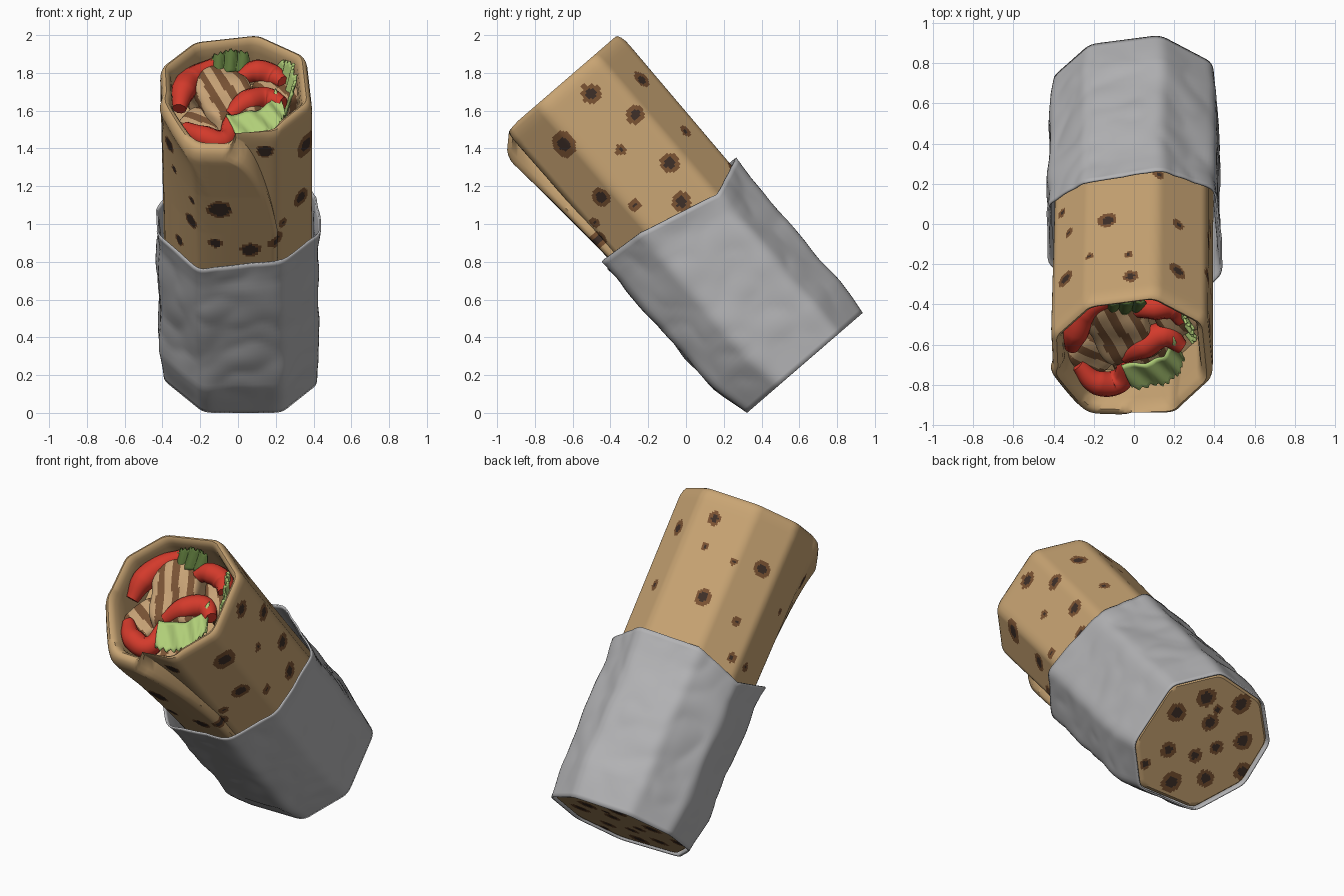
import bpy, bmesh, math
from mathutils import Vector, Matrix, noise

old = bpy.data.objects.get("Cube")
if old:
    bpy.data.objects.remove(old)

# Everything is built upright, then leaned back by this matrix
LEAN = Matrix.Translation((0, 0.635, 0.27)) @ Matrix.Rotation(math.radians(40.8), 4, 'X')


def material(name, hexcol):
    srgb = [int(hexcol[i:i + 2], 16) / 255 for i in (0, 2, 4)]
    col = [c / 12.92 if c < 0.04 else ((c + 0.055) / 1.055) ** 2.4 for c in srgb] + [1]
    m = bpy.data.materials.new(name)
    m.use_nodes = True
    m.diffuse_color = col
    bsdf = m.node_tree.nodes["Principled BSDF"]
    bsdf.inputs["Base Color"].default_value = col
    bsdf.inputs["Roughness"].default_value = 0.8
    return m


TORTILLA = material("tortilla tan", "C8A473")
TOAST = material("toasted brown", "7A5232")
CHAR = material("charred brown", "3E2F28")
FOIL = material("foil grey", "B2B2B4")
TOMATO = material("tomato red", "D33A2B")
LETTUCE = material("lettuce green", "B0CE78")
DARK_LEAF = material("dark leaf green", "587238")
CHICKEN = material("chicken tan", "C7A276")
GRILL = material("grill mark brown", "785234")


def finish(obj, mats, angle=45):
    for m in mats:
        obj.data.materials.append(m)
    obj.matrix_world = LEAN @ obj.matrix_world
    bpy.ops.object.select_all(action='DESELECT')
    obj.select_set(True)
    bpy.context.view_layer.objects.active = obj
    bpy.ops.object.shade_smooth_by_angle(angle=math.radians(angle))
    return obj


def sheet(name, rows, mats, rule=None, closed=False, angle=45):
    """Skin a grid of points; rule picks each face's colour."""
    n = len(rows[0])
    faces = []
    for r in range(len(rows) - 1):
        for c in range(n if closed else n - 1):
            d = (c + 1) % n
            faces.append((r * n + c, r * n + d, (r + 1) * n + d, (r + 1) * n + c))
    me = bpy.data.meshes.new(name)
    me.from_pydata([p for row in rows for p in row], [], faces)
    if rule:
        for p in me.polygons:
            p.material_index = rule(p.center, p.normal)
    obj = bpy.data.objects.new(name, me)
    bpy.context.collection.objects.link(obj)
    return finish(obj, mats, angle)


def clamp(x):
    return max(0.0, min(1.0, x))


# Eight-sided section with softened corners; t runs 0..8 counterclockwise
OCT = [(.42, -.18), (.39, .22), (.13, .40), (-.22, .34),
       (-.40, .13), (-.39, -.15), (-.18, -.41), (.23, -.41)]


def along(values, t):
    i = math.floor(t)
    a, b = Vector(values[i % 8]), Vector(values[(i + 1) % 8])
    return a.lerp(b, t - i)


def wall(t, scale, z):
    p = sum((along(OCT, t + k * 0.05) for k in range(-2, 3)), Vector((0, 0))) / 5 * scale
    return Vector((p.x - 0.01 * z, p.y, z))


# Toasted spots: (angle in degrees, height, radius)
SPOTS = [(10, 1.82, .055), (25, 1.58, .048), (-1, 1.49, .03), (-31, 1.71, .068),
         (-37, 1.37, .055), (21, 1.27, .052), (-20, 1.22, .032), (8, 1.07, .055),
         (55, 1.70, .05), (55, 1.34, .033), (111, 1.35, .052), (93, 1.80, .042),
         (94, 1.63, .025), (149, 1.63, .05), (124, 1.60, .022), (146, 1.29, .03),
         (72, 1.03, .03), (-102, 1.46, .06), (-149, 1.71, .05), (-71, 1.82, .045),
         (-82, 1.16, .05), (-124, 1.30, .045), (-105, 1.21, .035), (-144, 1.56, .025),
         (-141, 1.07, .035), (-122, 1.47, .025), (-64, 1.21, .042), (-57, 1.29, .03),
         (188, 1.47, .02), (154, 1.09, .03), (172, 1.08, .028)]
END_SPOTS = [(.26, .08, .06), (.13, .23, .06), (-.10, .27, .06), (.02, .10, .05), (.02, .19, .03),
             (.18, -.14, .05), (0, -.11, .045), (-.10, -.02, .042), (-.24, .08, .06),
             (.05, -.31, .065), (-.14, -.21, .055), (-.34, -.09, .055), (.27, -.27, .035)]


def tone(ratio, dark):
    return 2 if ratio < dark else 1 if ratio < 1 else 0


def toasted(c, n):
    wobble = 1 + 0.22 * noise.noise(c * 11)
    if c.z < 0.02:
        return tone(min(math.hypot(c.x - x, c.y - y) / r for x, y, r in END_SPOTS) / wobble, 0.55)
    if c.z < 0.9 or c.z > 1.9 or n.xy.dot(c.xy) < 0:
        return 0
    ang = math.atan2(c.y, c.x)
    best, dark = 9, 0
    for deg, z, r in SPOTS:
        if abs(z - c.z) < 0.1:
            d = (ang - math.radians(deg) + math.pi) % math.tau - math.pi
            ratio = math.hypot(0.41 * d, c.z - z) / r
            if ratio < best:
                best, dark = ratio, 0.78 if -150 < deg < -65 else 0.54 if r > 0.035 else 0.35
    return tone(best / wobble, dark)


# Tortilla profile (scale, height, outer share of the lap): closed end,
# wall, thick rolled rim, inside wall and floor
profile = [(0.001 + 0.0375 * i, 0.012, 1) for i in range(26)] + [(.98, .03, 1), (.965, .5, 1)]
profile += [(.965 + 0.00025 * i, 0.95 + 0.0115 * i, 1) for i in range(80)]
profile += [(.985, 1.885, 1), (.982, 1.91, 1), (.968, 1.937, .9), (.945, 1.956, .75),
            (.915, 1.962, .5), (.88, 1.952, .25), (.85, 1.925, .1), (.835, 1.88, 0), (.83, 1.8, 0),
            (.82, 1.66, 0), (.5, 1.63, 0), (.001, 1.63, 0)]
SIDES, LOOSE = 224, 6.5


def lapped(i, scale, z, share):
    """Wall point, pushed out where the end of the tortilla overlaps itself."""
    u = i * 8 / SIDES
    v = clamp(z - 0.9)
    end = 6.42 + 0.56 * min(1, math.sqrt((1 - v) * 1.6))
    t = u * end / LOOSE if u <= LOOSE else end + (u - LOOSE) * (8 - end) / (8 - LOOSE)
    p = wall(t, scale, z)
    if z > 0.9 and scale > 0.6:
        rise = clamp((u - 4.85) / 1.0)
        outer = 0
        if u <= LOOSE:
            outer = rise * clamp(((LOOSE - u) * 28 + 1) / 3) ** 0.5
        inner = 0.65 * rise * clamp((7.3 - u) / 0.9)
        lift = share * outer + (1 - share) * inner
        p += Vector((p.x, p.y, 0)).normalized() * lift * (0.025 + 0.06 * v)
        p.z -= 0.08 * lift * clamp((z - 1.55) / 0.35)
    return p


sheet("tortilla_wrap", [[lapped(i, *row) for i in range(SIDES)] for row in profile],
      [TORTILLA, TOAST, CHAR], toasted, closed=True)

# Crumpled foil sleeve with an uneven top edge
EDGE = [(1.09, 0), (.98, 0), (1.06, 0), (1.06, 0), (.97, 0), (1.05, 0), (1.05, 0), (1.11, 0)]
rows = []
for r in range(41):
    v = r / 40
    row = []
    for c in range(128):
        t = c / 16
        puff = clamp(v * 5)
        p = wall(t, 1 + 0.035 * puff, v * along(EDGE, t)[0])
        p.y -= 0.035 * puff * (0.5 - p.y / 0.82)
        out = Vector((p.x, p.y, 0)).normalized()
        dent = noise.noise(p * 3.5) * 0.014 + abs(noise.noise(p * 6 + Vector((5, 2, 1)))) * 0.012
        row.append(p + out * (dent * puff + 0.012 * clamp(v * 8 - 7)))
    rows.append(row)
foil = sheet("foil_sleeve", rows, [FOIL], closed=True)
solid = foil.modifiers.new("thickness", 'SOLIDIFY')
solid.thickness = 0.01
solid.offset = -0.5


# Grilled chicken pieces: rounded blocks with dark bars
def chicken(name, loc, half, turn):
    bm = bmesh.new()
    bmesh.ops.create_cube(bm, size=2)
    bmesh.ops.subdivide_edges(bm, edges=bm.edges[:], cuts=25, use_grid_fill=True)
    for v in bm.verts:
        v.co /= sum(abs(k) ** 5 for k in v.co) ** 0.2
        v.co = Vector([a * b for a, b in zip(v.co, half)])
        v.co *= 1 + 0.16 * noise.noise(v.co * 7 + Vector(loc) * 9)
    for f in bm.faces:
        c = f.calc_center_median()
        bar = math.sin(c.x * math.tau / 0.09 + 1.3 * noise.noise(c * 6) + 0.6)
        f.material_index = int(bar > 0.1)
    me = bpy.data.meshes.new(name)
    bm.to_mesh(me)
    bm.free()
    obj = bpy.data.objects.new(name, me)
    bpy.context.collection.objects.link(obj)
    obj.matrix_world = Matrix.Translation(loc) @ Matrix.Rotation(math.radians(turn), 4, 'Z')
    finish(obj, [CHICKEN, GRILL])


chicken("chicken_large", (-.07, .05, 1.75), (.15, .24, .13), 22)
chicken("chicken_side", (.20, .11, 1.74), (.10, .13, .11), 35)
chicken("chicken_low", (-.20, -.15, 1.72), (.13, .11, .10), 60)
chicken("chicken_front", (.04, -.22, 1.68), (.15, .1, .07), 20)


# Tomato slices: thick bent tubes with tapered ends
def tomato(name, points, z, radius):
    cu = bpy.data.curves.new(name, 'CURVE')
    cu.dimensions = '3D'
    cu.bevel_depth = radius
    cu.bevel_resolution = 3
    cu.use_fill_caps = True
    sp = cu.splines.new('BEZIER')
    sp.bezier_points.add(len(points) - 1)
    for i, (bp, (x, y)) in enumerate(zip(sp.bezier_points, points)):
        bp.co = (x, y, z + 0.02 * (i % 2))
        bp.handle_left_type = bp.handle_right_type = 'AUTO'
        bp.radius = 0.6 if i in (0, len(points) - 1) else 1.1
    cu.materials.append(TOMATO)
    obj = bpy.data.objects.new(name, cu)
    bpy.context.collection.objects.link(obj)
    obj.matrix_world = LEAN


tomato("tomato_back_right", [(-.31, -.07), (-.29, .05), (-.24, .17), (-.12, .27)], 1.83, .062)
tomato("tomato_back_left", [(0, .17), (.10, .21), (.19, .19), (.24, .12)], 1.83, .058)
tomato("tomato_middle", [(-.05, -.13), (.05, -.04), (.15, .01), (.24, -.05)], 1.83, .06)
tomato("tomato_front", [(-.28, -.20), (-.18, -.30), (-.08, -.31), (-.04, -.16)], 1.81, .058)


# Lettuce: ruffled leaves with a ragged outer edge
def leaf(name, a, b, width, bow, mat):
    a, b, width, bow = map(Vector, (a, b, width, bow))
    across = (b - a).cross(width).normalized()
    grid = []
    for r in range(9):
        v = r / 8
        row = []
        for c in range(41):
            u = c / 40
            fringe = 0.07 * (1 - v) * math.sin(c * 1.6)
            p = a.lerp(b, u) + bow * math.sin(u * math.pi) + width * (v + fringe)
            row.append(p + across * 0.009 * math.sin(u * 19 + v * 3))
        grid.append(row)
    obj = sheet(name, grid, [mat], angle=60)
    obj.modifiers.new("thickness", 'SOLIDIFY').thickness = 0.014


leaf("lettuce_front", (-.01, -.32, 1.85), (.25, -.12, 1.86), (-.05, .16, .02), (.06, -.05, 0), LETTUCE)
leaf("lettuce_left", (.29, 0, 1.88), (.22, .23, 1.90), (-.05, -.02, -.15), (.03, .02, .06), LETTUCE)
leaf("lettuce_back", (-.15, .27, 1.88), (.05, .30, 1.89), (.02, -.11, -.05), (0, .02, .02), DARK_LEAF)
